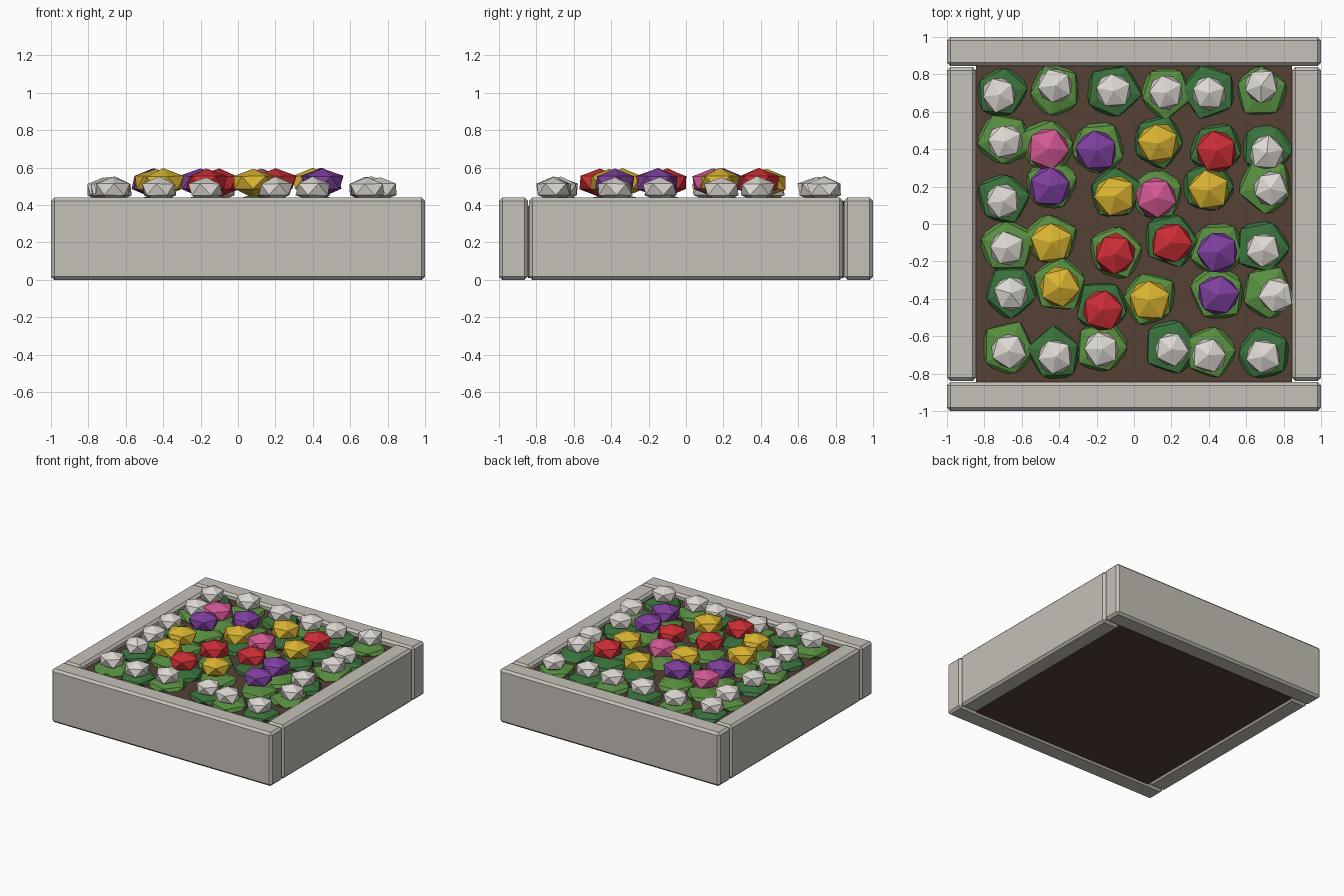
import bpy, bmesh, random
from math import pi
from mathutils import Matrix, Vector

random.seed(7)
cube = bpy.data.objects.get("Cube")
if cube:
    bpy.data.objects.remove(cube, do_unlink=True)


def material(name, color):
    m = bpy.data.materials.new(name)
    m.use_nodes = True
    m.diffuse_color = (*color, 1)
    m.node_tree.nodes["Principled BSDF"].inputs["Base Color"].default_value = (*color, 1)
    return m


stone = material("pale stone", (.56, .53, .48))
soil = material("brown soil", (.09, .052, .035))
greens = {"d": material("dark green", (.042, .17, .045)),
          "l": material("light green", (.1, .28, .052))}
petals = {"W": material("white petals", (.72, .69, .65)),
          "R": material("red petals", (.6, .027, .035)),
          "Y": material("yellow petals", (.69, .45, .03)),
          "V": material("violet petals", (.21, .05, .34)),
          "P": material("pink petals", (.65, .1, .3))}


def add_object(name, bm, mat):
    mesh = bpy.data.meshes.new(name)
    bm.to_mesh(mesh)
    bm.free()
    mesh.materials.append(mat)
    obj = bpy.data.objects.new(name, mesh)
    bpy.context.collection.objects.link(obj)
    return obj


def box(name, low, high, mat, bevel=0):
    low, high = Vector(low), Vector(high)
    bm = bmesh.new()
    bmesh.ops.create_cube(bm, size=1, matrix=Matrix.Translation((low + high) / 2)
                          @ Matrix.Diagonal((*(high - low), 1)))
    obj = add_object(name, bm, mat)
    if bevel:
        mod = obj.modifiers.new("chamfer", "BEVEL")
        mod.width, mod.segments = bevel, 1
    return obj


def clump(name, center, radius, height, jitter, mat):
    """Squashed, slightly irregular low-poly ball."""
    bm = bmesh.new()
    bmesh.ops.create_icosphere(bm, subdivisions=1, radius=1)
    for v in bm.verts:
        v.co *= 1 + random.uniform(-jitter, jitter)
    bm.transform(Matrix.Translation(center) @ Matrix.Diagonal((radius, radius, height, 1))
                 @ Matrix.Rotation(random.uniform(0, 2 * pi), 4, "Z"))
    return add_object(name, bm, mat)


# Stone walls: long front and back slabs, shorter slabs between them
box("front_wall", (-1, -1, 0), (1, -.845, .44), stone, .018)
box("back_wall", (-1, .845, 0), (1, 1, .44), stone, .018)
box("left_wall", (.845, -.84, 0), (1, .84, .44), stone, .018)
box("right_wall", (-1, -.84, 0), (-.845, .84, .44), stone, .018)

# Earth filling
box("soil", (-.845, -.845, .01), (.845, .845, .395), soil)

# Planting rows, back to front: petal codes, leaf codes, flower positions
rows = [
    ("WWWWWW", "dldldl", [(-.72, .69), (-.42, .74), (-.11, .71), (.17, .7), (.4, .7), (.68, .74)]),
    ("WPVYRW", "lllddd", [(-.69, .44), (-.46, .4), (-.2, .39), (.13, .43), (.44, .39), (.71, .38)]),
    ("WVYPYW", "dldldl", [(-.7, .12), (-.45, .2), (-.1, .15), (.12, .14), (.4, .18), (.73, .19)]),
    ("WYRRVW", "llldld", [(-.68, -.13), (-.44, -.1), (-.1, -.16), (.2, -.1), (.45, -.15), (.69, -.14)]),
    ("WYRYVW", "dldlll", [(-.66, -.37), (-.4, -.34), (-.17, -.46), (.08, -.41), (.45, -.38), (.76, -.38)]),
    ("WWWWWW", "ldldld", [(-.67, -.68), (-.42, -.71), (-.17, -.67), (.2, -.67), (.4, -.7), (.69, -.71)]),
]
for row, (flowers, leaves, spots) in enumerate(rows, 1):
    for col, (x, y) in enumerate(spots, 1):
        tag = f"{row}_{col}"
        # Leaves stay inside the walls
        lx = max(-.71, min(.71, x))
        ly = max(-.7, min(.71, y + .015))
        clump("leaves_" + tag, (lx, ly, .395), .158, .058, .1, greens[leaves[col - 1]])
        # White border blooms are smaller and lower than the coloured ones
        kind = flowers[col - 1]
        radius, height, z = (.102, .068, .483) if kind == "W" else (.122, .077, .52)
        clump("flower_" + tag, (x, y, z), radius, height, .06, petals[kind])
